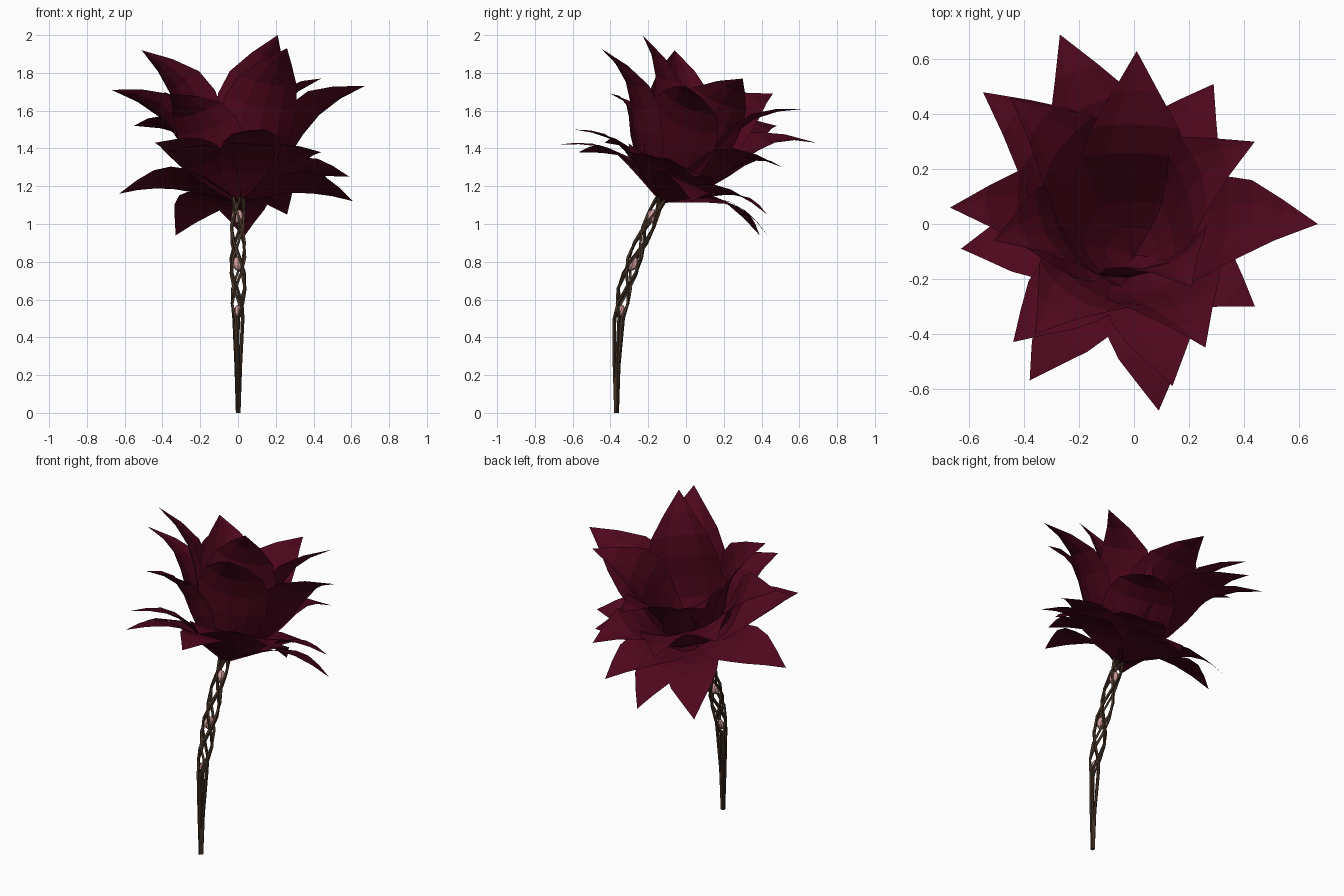
import bpy, bmesh, math
from mathutils import Vector

if "Cube" in bpy.data.objects:
    bpy.data.objects.remove(bpy.data.objects["Cube"])


def material(name, rgb):
    m = bpy.data.materials.new(name)
    m.diffuse_color = (*rgb, 1)
    m.use_nodes = True
    m.node_tree.nodes["Principled BSDF"].inputs["Base Color"].default_value = m.diffuse_color
    return m


WINE = material("wine red", (0.078, 0.0022, 0.0125))
BROWN = material("dark bark", (0.060, 0.034, 0.020))
PINK = material("pale pink", (0.66, 0.34, 0.34))

CENTRE = Vector((0, -0.13, 1.12))           # where the petals meet
AXIS = Vector((0, 0.40, 0.91)).normalized()  # flower leans backwards
WIDTHS = [0.16, 0.52, 0.84, 1.0, 0.98, 0.80, 0.42, 0.0]


def petal(name, tip, half, arch, flare, cup, lift):
    """Pointed leaf from the flower centre to its tip, arched, flared and cupped."""
    tip = Vector(tip)
    out = tip - CENTRE
    out = (out - AXIS * out.dot(AXIS)).normalized()
    base = CENTRE + AXIS * lift + out * 0.002
    chord = tip - base
    side = chord.cross(AXIS).normalized()
    up = side.cross(chord).normalized()
    bm = bmesh.new()
    rows = []
    n = len(WIDTHS) - 1
    for i, w in enumerate(WIDTHS):
        t = i / n
        off = arch * math.sin(math.pi * t) - flare * math.sin(math.tau * t)
        mid = base + chord * t + up * off
        h = half * w
        us = (-1, -0.5, 0, 0.5, 1) if h > 0 else (0,)
        rows.append([bm.verts.new(mid + side * h * u + up * cup * h * u * u) for u in us])
    for a, b in zip(rows, rows[1:]):
        for j in range(4):
            if len(b) > 1:
                bm.faces.new((a[j], b[j], b[j + 1], a[j + 1]))
            else:
                bm.faces.new((a[j], b[0], a[j + 1]))
    bm.normal_update()
    if sum((f.normal.dot(up) for f in bm.faces)) < 0:
        bmesh.ops.reverse_faces(bm, faces=bm.faces[:])
    me = bpy.data.meshes.new(name)
    bm.to_mesh(me)
    bm.free()
    me.materials.append(WINE)
    bpy.context.collection.objects.link(bpy.data.objects.new(name, me))


# Petal rings: half width, arch, tip flare, cupping, height of base, tips
RINGS = {
    "inner_petal": (0.21, 0.025, 0.045, 0.32, 0.03, [
        (0.21, -0.23, 2.00), (-0.51, -0.06, 1.92), (0.26, -0.45, 1.93)]),
    "cup_petal": (0.20, 0.05, 0.045, 0.25, 0.02, [
        (-0.67, 0.06, 1.71), (0.67, 0.00, 1.73), (0.44, 0.30, 1.77),
        (-0.45, 0.46, 1.69), (-0.36, -0.40, 1.69)]),
    "back_petal": (0.20, 0.075, 0.04, 0.18, 0.015, [
        (0.01, 0.63, 1.61), (-0.55, 0.48, 1.52), (-0.27, 0.69, 1.43),
        (0.29, 0.51, 1.30)]),
    "middle_petal": (0.16, 0.08, 0.015, 0.10, 0.01, [
        (0.14, -0.59, 1.50), (-0.44, -0.43, 1.43), (0.59, 0.04, 1.25),
        (0.26, 0.43, 1.05), (0.44, -0.30, 1.38)]),
    "outer_petal": (0.15, 0.11, 0.01, 0.0, 0.0, [
        (0.09, -0.68, 1.42), (-0.38, -0.57, 1.38), (-0.63, -0.09, 1.16),
        (-0.33, 0.39, 0.94), (0.03, 0.44, 0.93), (0.61, 0.03, 1.12)]),
}
for ring, (half, arch, flare, cup, lift, tips) in RINGS.items():
    for k, tip in enumerate(tips):
        petal(f"{ring}_{k + 1}", tip, half, arch, flare, cup, lift)

# Stem centre line: z, y, lattice radius
STEM = [(0, -0.367, 0.005), (0.3, -0.366, 0.015), (0.5, -0.354, 0.026),
        (0.65, -0.325, 0.038), (0.8, -0.28, 0.038), (0.95, -0.22, 0.036),
        (1.14, -0.13, 0.030)]


def stem_at(z):
    for a, b in zip(STEM, STEM[1:]):
        if z <= b[0]:
            f = (z - a[0]) / (b[0] - a[0])
            return a[1] + (b[1] - a[1]) * f, a[2] + (b[2] - a[2]) * f
    return STEM[-1][1], STEM[-1][2]


# Stem strands winding both ways into an open lattice
LEVELS = [0, 0.25, 0.5] + [0.5 + 0.08 * i for i in range(1, 9)]
for way in (1, -1):
    for k in range(3):
        cu = bpy.data.curves.new("stem_strand", 'CURVE')
        cu.dimensions = '3D'
        cu.bevel_depth = 0.0085
        cu.bevel_resolution = 0
        cu.use_fill_caps = True
        sp = cu.splines.new('POLY')
        sp.points.add(len(LEVELS) - 1)
        sp.use_smooth = False
        for p, z in zip(sp.points, LEVELS):
            y, r = stem_at(z)
            ang = 0.26 + math.tau * k / 3 + way * (0.3 + max(0, z - 0.5) / 0.6 * math.tau)
            p.co = (r * math.cos(ang), y + r * math.sin(ang), z, 1)
        cu.materials.append(BROWN)
        name = f"stem_strand_{'left' if way > 0 else 'right'}_{k + 1}"
        bpy.context.collection.objects.link(bpy.data.objects.new(name, cu))

# Pink buds held inside the lattice
for k, z in enumerate((0.54, 0.79, 1.04)):
    bpy.ops.mesh.primitive_uv_sphere_add(segments=8, ring_count=6, radius=0.033,
                                         location=(0, stem_at(z)[0], z))
    bud = bpy.context.object
    bud.name = f"stem_bud_{k + 1}"
    bud.scale = (0.95, 0.95, 1.15) if k else (0.6, 0.6, 1.0)
    bud.rotation_euler = (-0.35, 0, 0)
    bud.data.materials.append(PINK)
